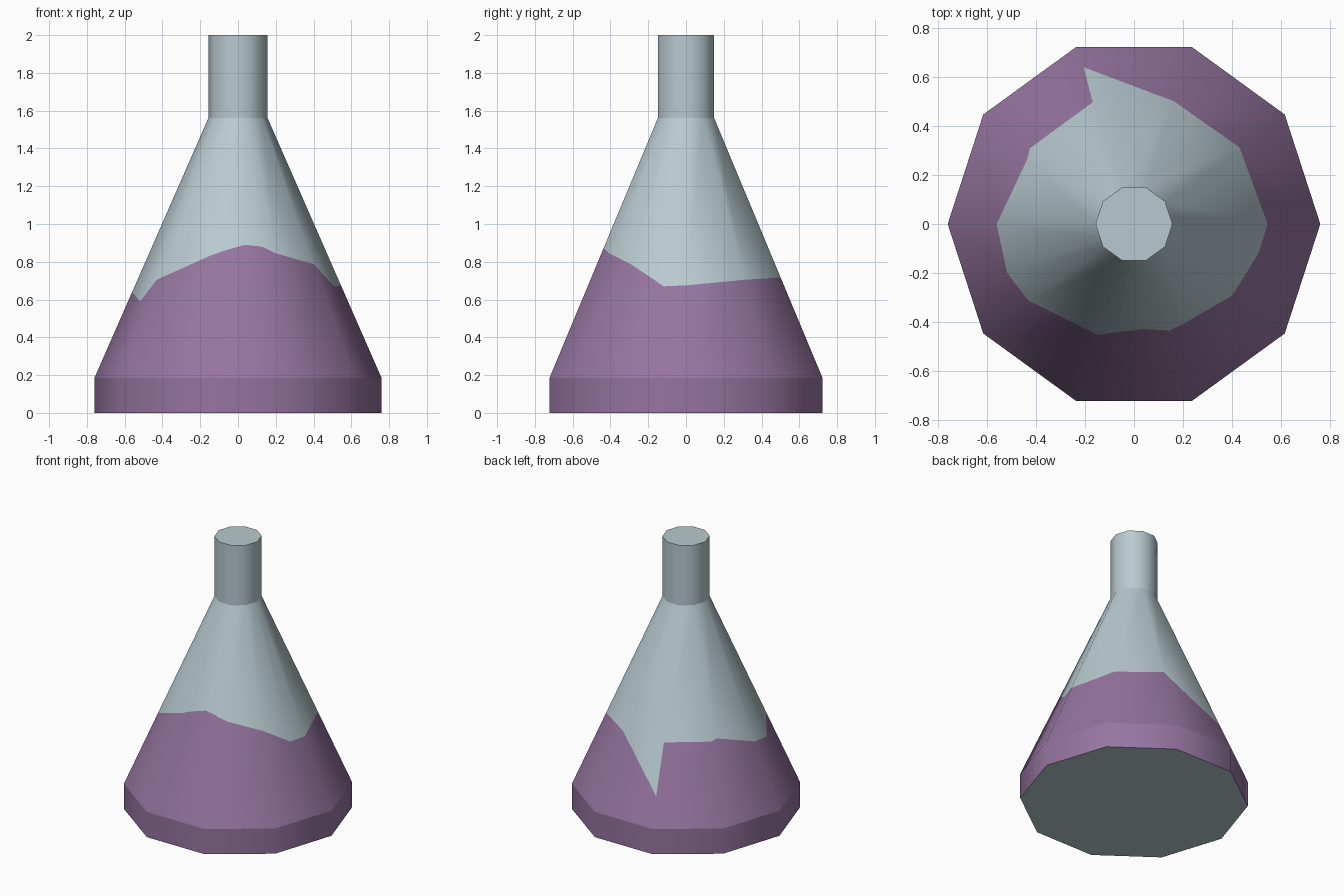
import bpy, math

if "Cube" in bpy.data.objects:
    bpy.data.objects.remove(bpy.data.objects["Cube"])

SIDES = 10
STEP = 360 / SIDES
R_BASE, R_NECK = 0.76, 0.157
Z_RIM, Z_NECK, Z_TOP = 0.185, 1.56, 2.0

# liquid line: angle around the flask -> height
LIQUID = [(0, .675), (36, .705), (72, .717), (107.8, .385), (108.7, .717), (144, .72),
          (148.5, .73), (180, .64), (201, .59), (216, .705), (252, .832), (261, .86),
          (275, .89), (286, .88), (296, .845), (324, .787), (347, .67), (360, .675)]


def liquid_height(a):
    for (a0, z0), (a1, z1) in zip(LIQUID, LIQUID[1:]):
        if a0 <= a <= a1:
            return z0 + (z1 - z0) * (a - a0) / (a1 - a0)


def cone_radius(z):
    return R_BASE + (R_NECK - R_BASE) * (z - Z_RIM) / (Z_NECK - Z_RIM)


def point(a, r, z):
    # point on the ten-sided outline with corner radius r
    half = math.radians(STEP / 2)
    r *= math.cos(half) / math.cos(math.radians(a % STEP) - half)
    return (r * math.cos(math.radians(a)), r * math.sin(math.radians(a)), z)


def material(name, rgb):
    m = bpy.data.materials.new(name)
    m.diffuse_color = (*rgb, 1)
    m.use_nodes = True
    m.node_tree.nodes["Principled BSDF"].inputs["Base Color"].default_value = m.diffuse_color
    return m


glass = material("pale_glass", (0.48, 0.59, 0.63))
liquid = material("purple_liquid", (0.305, 0.178, 0.352))

# columns at every corner and every kink of the liquid line
angles = sorted({k * STEP for k in range(SIDES)} | {float(a) for a, _ in LIQUID if a < 360})
n = len(angles)
verts = []
for a in angles:
    zl = liquid_height(a)
    for r, z in ((R_BASE, 0), (R_BASE, Z_RIM), (cone_radius(zl), zl),
                 (R_NECK, Z_NECK), (R_NECK, Z_TOP)):
        verts.append(point(a, r, z))

# walls: two lower bands are liquid, two upper bands are glass
faces, mats = [], []
for i in range(n):
    j = (i + 1) % n
    for b in range(4):
        faces.append((i * 5 + b, j * 5 + b, j * 5 + b + 1, i * 5 + b + 1))
        mats.append(1 if b < 2 else 0)
# base and top caps
faces.append(tuple(i * 5 for i in reversed(range(n))))
faces.append(tuple(i * 5 + 4 for i in range(n)))
mats += [0, 0]

mesh = bpy.data.meshes.new("conical_flask")
mesh.from_pydata(verts, [], faces)
mesh.materials.append(glass)
mesh.materials.append(liquid)
for p, m in zip(mesh.polygons, mats):
    p.material_index = m
    p.use_smooth = True
mesh.update()

# smooth round the sides, sharp at the rim, shoulder and caps
for e in mesh.edges:
    u, v = e.vertices
    if u % 5 == v % 5 and u % 5 != 2:
        e.use_edge_sharp = True
normals = []
slope = (R_BASE - R_NECK) / (Z_NECK - Z_RIM)
for p in mesh.polygons:
    for li in p.loop_indices:
        vi = mesh.loops[li].vertex_index
        if len(p.vertices) > 4:
            normals.append(tuple(p.normal))
            continue
        a = math.radians(angles[vi // 5])
        s = slope if (p.index % 4) in (1, 2) else 0
        k = math.hypot(1, s)
        normals.append((math.cos(a) / k, math.sin(a) / k, s / k))
mesh.normals_split_custom_set(normals)

flask = bpy.data.objects.new("conical_flask", mesh)
bpy.context.collection.objects.link(flask)
